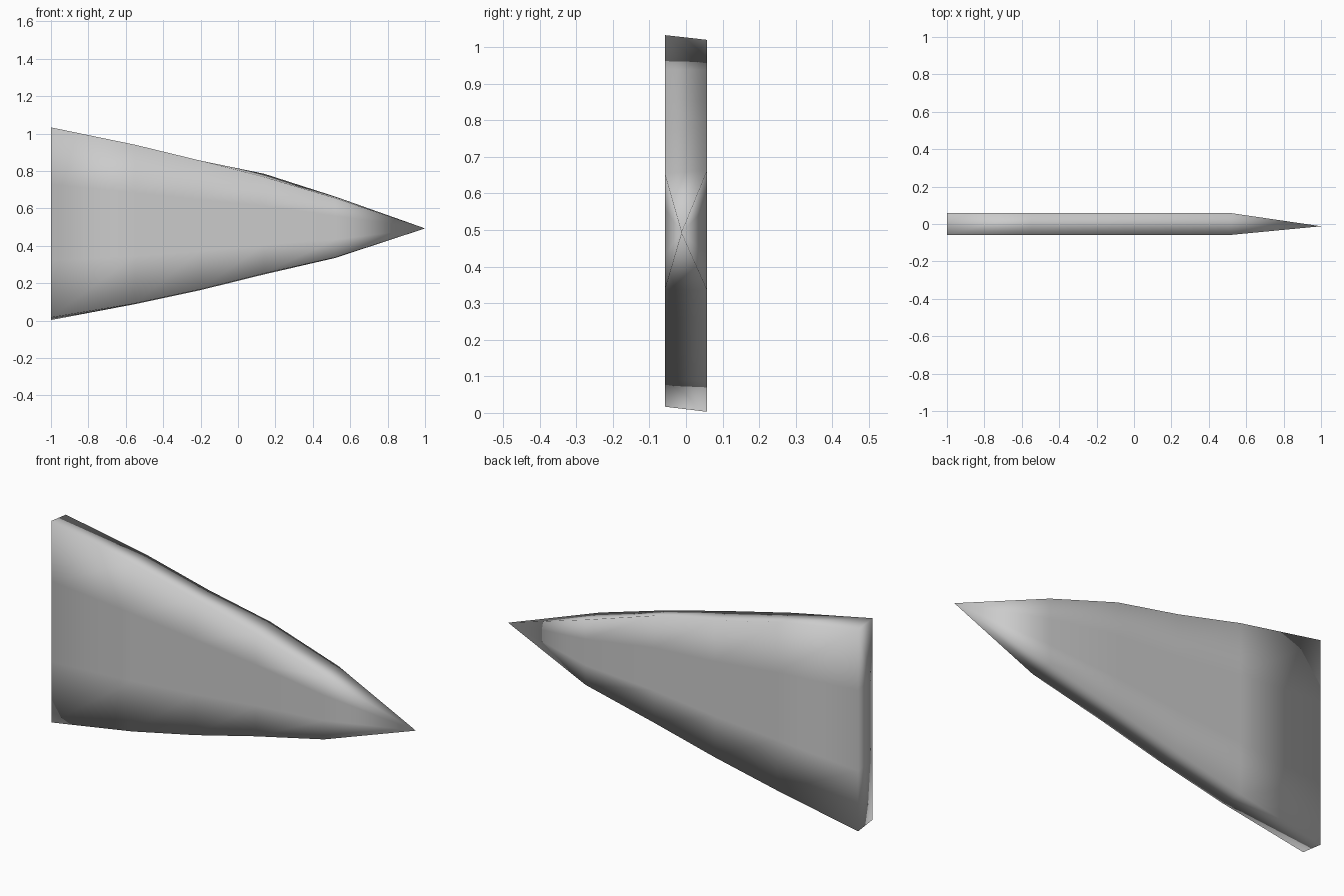
import bpy, bmesh

if "Cube" in bpy.data.objects:
    bpy.data.objects.remove(bpy.data.objects["Cube"])

grey = bpy.data.materials.new("plain grey")
grey.diffuse_color = (0.6, 0.6, 0.6, 1)
grey.use_nodes = True
grey.node_tree.nodes["Principled BSDF"].inputs["Base Color"].default_value = grey.diffuse_color

# Stations along the blade: x, (bottom, top) of front side, (bottom, top) of back side
STATIONS = [
    (-1.00, (0.017, 1.033), (0.003, 1.020)),
    (-0.55, (0.092, 0.940), (0.088, 0.938)),
    (-0.20, (0.167, 0.855), (0.163, 0.852)),
    (0.14, (0.252, 0.768), (0.247, 0.785)),
    (0.52, (0.338, 0.655), (0.335, 0.663)),
]
ROWS = (0, 0.3, 0.7, 1)
HALF = 0.058

bm = bmesh.new()

# Closed loop of each station: up the front side, down the back side
rings = []
for x, front, back in STATIONS:
    ring = [bm.verts.new((x, -HALF, front[0] + t * (front[1] - front[0]))) for t in ROWS]
    ring += [bm.verts.new((x, HALF, back[0] + t * (back[1] - back[0]))) for t in reversed(ROWS)]
    rings.append(ring)

# Skin between stations
n = len(rings[0])
for a, b in zip(rings, rings[1:]):
    for i in range(n):
        j = (i + 1) % n
        bm.faces.new((a[i], a[j], b[j], b[i]))

# Pointed tip
tip = bm.verts.new((1, -0.012, 0.493))
for i in range(n):
    bm.faces.new((rings[-1][i], rings[-1][(i + 1) % n], tip))

# Wide end
r = rings[0]
for i in range(len(ROWS) - 1):
    bm.faces.new((r[i], r[i + 1], r[n - 2 - i], r[n - 1 - i]))

bmesh.ops.recalc_face_normals(bm, faces=bm.faces)
for f in bm.faces:
    f.smooth = True

mesh = bpy.data.meshes.new("tapered_blade")
bm.to_mesh(mesh)
bm.free()
mesh.materials.append(grey)
blade = bpy.data.objects.new("tapered_blade", mesh)
bpy.context.collection.objects.link(blade)
